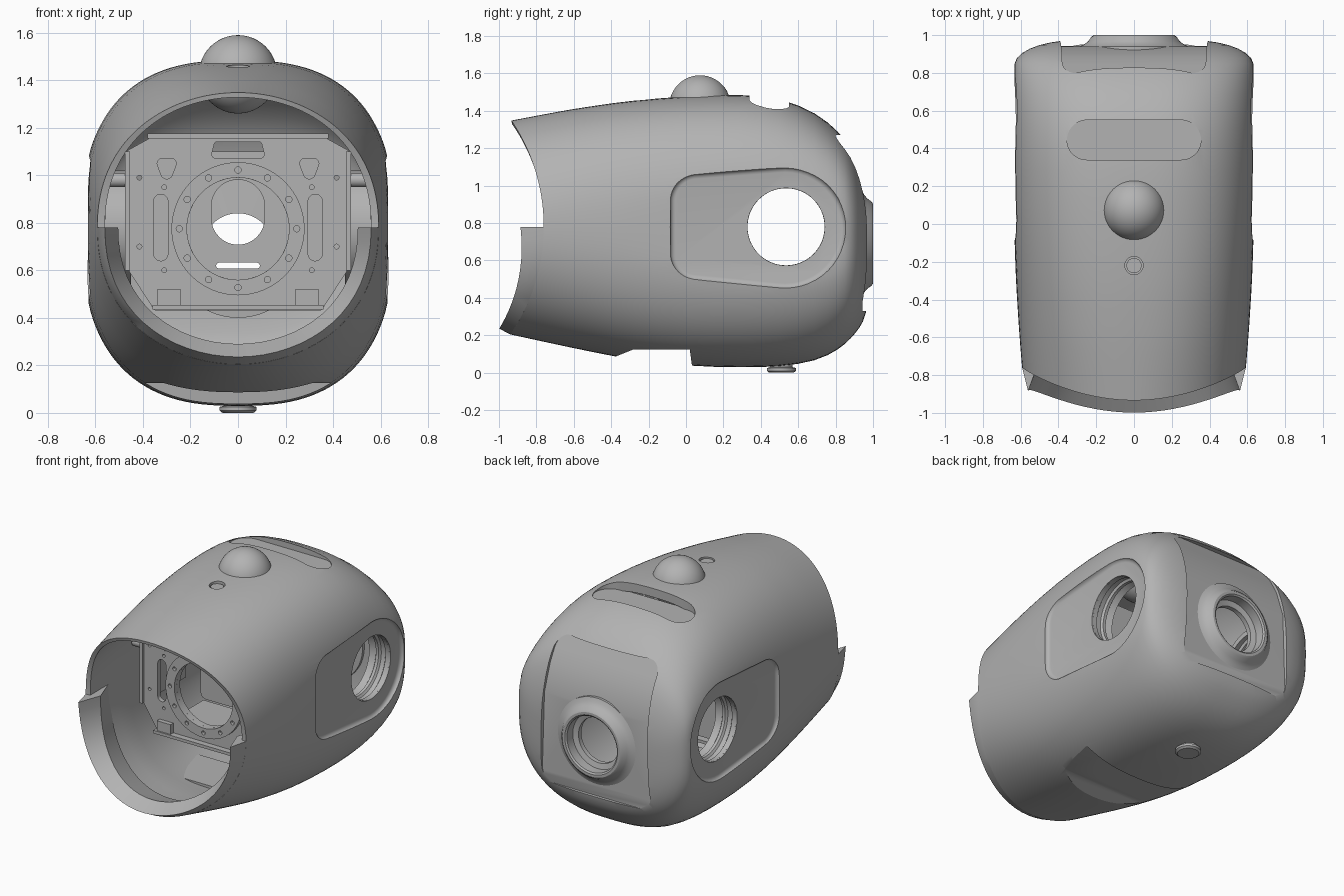
import bpy, bmesh, math
from mathutils import geometry, Vector

if "Cube" in bpy.data.objects:
    bpy.data.objects.remove(bpy.data.objects["Cube"], do_unlink=True)

grey = bpy.data.materials.new("plain grey")
grey.use_nodes = True
grey.diffuse_color = (0.45, 0.45, 0.45, 1)
grey.node_tree.nodes["Principled BSDF"].inputs["Base Color"].default_value = (0.45, 0.45, 0.45, 1)

AXES = {"x": lambda u, v, w: (w, u, v), "y": lambda u, v, w: (u, w, v), "z": lambda u, v, w: (u, v, w)}
MID = 0.78
FLAT = 0.636  # half width of the flattened flanks
FRAME = -0.34  # depth of the inner frame plate


def make(name, bm):
    bmesh.ops.recalc_face_normals(bm, faces=bm.faces[:])
    me = bpy.data.meshes.new(name)
    bm.to_mesh(me)
    bm.free()
    me.materials.append(grey)
    ob = bpy.data.objects.new(name, me)
    bpy.context.scene.collection.objects.link(ob)
    return ob


def hull(*circles):
    """Convex outline around circles given as (u, v, radius)."""
    pts = [Vector((u + r * math.cos(k * math.pi / 24), v + r * math.sin(k * math.pi / 24)))
           for u, v, r in circles for k in range(48)]
    return [pts[i] for i in geometry.convex_hull_2d(pts)]


def prism(name, axis, a, b, *outlines):
    bm = bmesh.new()
    for pts in outlines:
        lo, hi = ([bm.verts.new(AXES[axis](p[0], p[1], w)) for p in pts] for w in (a, b))
        bm.faces.new(lo)
        bm.faces.new(hi[::-1])
        for i in range(len(pts)):
            j = (i + 1) % len(pts)
            bm.faces.new((lo[i], hi[i], hi[j], lo[j]))
    return make(name, bm)


def lathe(name, axis, u, v, profile, flip=1, n=64):
    """Closed ring from (radius, height) points."""
    bm = bmesh.new()
    rings = [[bm.verts.new(AXES[axis](u + r * math.cos(k * math.tau / n), v + r * math.sin(k * math.tau / n), flip * h))
              for r, h in profile] for k in range(n)]
    m = len(profile)
    for k in range(n):
        a, b = rings[k], rings[(k + 1) % n]
        for i in range(m):
            j = (i + 1) % m
            bm.faces.new((a[i], a[j], b[j], b[i]))
    return make(name, bm)


def boolean(ob, cutter, op="DIFFERENCE"):
    m = ob.modifiers.new("cut", "BOOLEAN")
    m.operation, m.object, m.solver = op, cutter, "EXACT"
    cutter.hide_render = True


def bake(ob, cutters=()):
    """Apply all modifiers and drop the cutters."""
    bpy.context.view_layer.update()
    me = bpy.data.meshes.new_from_object(ob.evaluated_get(bpy.context.evaluated_depsgraph_get()))
    ob.modifiers.clear()
    ob.data = me
    for c in cutters:
        bpy.data.objects.remove(c, do_unlink=True)


# Shell stations: y, half width, top, bottom, centre height, roundness power
STATIONS = [(-1.05, .57, 1.32, .185, MID, 2), (-.95, .577, 1.346, .206, MID, 2), (-.6, .607, 1.412, .13, MID, 2.25),
            (-.3, .626, 1.455, .07, MID, 2.45), (0, .645, 1.48, .033, MID, 2.6), (.3, .66, 1.49, .027, MID, 2.6),
            (.5, .66, 1.472, .03, MID, 2.6), (.7, .658, 1.392, .06, MID, 2.6), (.82, .65, 1.285, .125, MID, 2.6),
            (.88, .632, 1.21, .18, .77, 2.6), (.93, .56, 1.1, .24, .74, 2.6), (.965, .45, .97, .305, .71, 2.5),
            (.98, .28, .87, .46, .69, 2.2), (.983, .13, .81, .57, .69, 2)]
SEG = 64


def section(y, k):
    """Point on the shell at depth y and angular step k."""
    i = 0
    while i < len(STATIONS) - 2 and y > STATIONS[i + 1][0]:
        i += 1
    a, b = STATIONS[i], STATIONS[i + 1]
    t = (y - a[0]) / (b[0] - a[0])
    hw, top, bot, mid, power = (a[j] + t * (b[j] - a[j]) for j in range(1, 6))
    c, s = math.cos(k * math.tau / SEG), math.sin(k * math.tau / SEG)
    x = math.copysign(abs(c) ** (2 / power), c) * hw
    z = mid + math.copysign(abs(s) ** (2 / power), s) * ((top - mid) if s > 0 else (mid - bot))
    return Vector((max(-FLAT, min(FLAT, x)), y, z))


def front_edge(k):
    """Depth of the concave mouth at angular step k."""
    y = -.85
    for _ in range(12):
        y = -1.776 + math.sqrt(1.016 ** 2 - (section(y, k).z - MID) ** 2)
    return y


# Main shell, with a wall that thins towards the mouth
bm = bmesh.new()
rows = []
for t in (0, .25, .5, .75):
    rows.append([bm.verts.new(section(front_edge(k) * (1 - t) - .3 * t, k)) for k in range(SEG)])
for st in STATIONS[3:]:
    rows.append([bm.verts.new(section(st[0], k)) for k in range(SEG)])
for a, b in zip(rows, rows[1:]):
    for k in range(SEG):
        j = (k + 1) % SEG
        bm.faces.new((a[k], a[j], b[j], b[k]))
shell = make("outer_shell", bm)
if sum(p.normal.dot(p.center - Vector((0, 0, MID))) for p in shell.data.polygons) < 0:
    shell.data.flip_normals()
group = shell.vertex_groups.new(name="wall")
for v in shell.data.vertices:
    group.add([v.index], max(0, min(1, (v.co.y + .9) / .45)), "REPLACE")
shell.modifiers.new("smooth", "SUBSURF").levels = 1
wall = shell.modifiers.new("wall", "SOLIDIFY")
wall.thickness, wall.offset = .058, -1
wall.vertex_group, wall.thickness_vertex_group = "wall", .35

# Shell openings: side pockets and ports, rear pocket and port, top slot, belly recess
side = hull((.53, .775, .325), (.06, .92, .145), (.06, .64, .145))
cutters = []
for s in (1, -1):
    pocket = prism("side_pocket_cutter", "x", s * .608, s * .8, side)
    fillet = pocket.modifiers.new("fillet", "BEVEL")
    fillet.width, fillet.segments, fillet.use_clamp_overlap = .028, 4, False
    fillet.limit_method, fillet.angle_limit = "ANGLE", math.radians(45)
    bake(pocket)
    cutters.append(pocket)
    cutters.append(prism("side_port_cutter", "x", s * .3, s * .8, hull((.535, .78, .207))))
rear = prism("rear_pocket_cutter", "y", .7, 1.1,
             hull((.29, 1.18, .09), (-.29, 1.18, .09), (.31, .42, .09), (-.31, .42, .09)))
floor = prism("rear_floor_cutter", "x", -.6, .6,
              [(.78, 1.3), (.885, 1.1), (.94, .92), (.943, .4), (.943, .28), (1.2, .28), (1.2, 1.3)])
boolean(rear, floor, "INTERSECT")
bake(rear, [floor])
cutters += [rear,
            prism("rear_port_cutter", "y", .8, 1.1, hull((0, .69, .192))),
            prism("top_slot_cutter", "z", 1.405, 1.6, hull((.25, .445, .105), (-.25, .445, .105))),
            prism("button_cutter", "z", 1.435, 1.6, hull((0, -.22, .048))),
            prism("belly_cutter", "x", -.6, .6, [(-.43, .065), (-.28, .125), (.02, .125), (.04, -.02), (-.43, -.02)]),
            prism("belly_slit_cutter", "z", -.1, .06, hull((.07, .67, .01), (-.07, .67, .01)))]
for c in cutters:
    boolean(shell, c)
bake(shell, cutters)

# Lower lip of the mouth
bm = bmesh.new()
loops = []
for k in range(SEG // 2, SEG + 1):
    p = section(front_edge(k), k)
    push = .06 + .065 * (p.z - .21) / .57
    loop = [(.998, 0), (.945, -push), (.85, .03), (.96, .22)]
    loops.append([bm.verts.new((p.x * f, p.y + d, MID + (p.z - MID) * f)) for f, d in loop])
for a, b in zip(loops, loops[1:]):
    for i in range(4):
        j = (i + 1) % 4
        bm.faces.new((a[i], a[j], b[j], b[i]))
bm.faces.new(loops[0])
bm.faces.new(loops[-1])
make("lower_lip", bm)

# Threaded side port sleeves and rear collar
for s, label in ((1, "left"), (-1, "right")):
    lathe(label + "_port_sleeve", "x", .535, .78, [(.24, .45), (.24, .585), (.206, .6), (.206, .57), (.22, .56),
          (.22, .53), (.206, .52), (.206, .5), (.22, .49), (.206, .45)], s)
lathe("rear_collar", "y", 0, .69, [(.15, .89), (.15, .92), (.185, .93), (.185, .992), (.195, 1), (.212, 1), (.225, .992),
      (.242, .968), (.265, .95), (.29, .94), (.29, .9)])

# Top dome, button and slot floor
bm = bmesh.new()
bmesh.ops.create_uvsphere(bm, u_segments=48, v_segments=24, radius=.165)
bmesh.ops.translate(bm, verts=bm.verts[:], vec=(0, .075, 1.425))
make("top_dome", bm)
prism("top_button", "z", 1.4, 1.45, hull((0, -.22, .04)))
prism("slot_floor", "z", 1.36, 1.403, hull((.2, .445, .125), (-.2, .445, .125)))

# Belly hatch and knob
prism("belly_hatch", "z", .127, .15, hull((.22, -.27, .03), (-.22, -.27, .03), (.32, 0, .03), (-.32, 0, .03)))
lathe("belly_knob", "z", 0, .51, [(.001, 0), (.065, 0), (.078, .01), (.078, .025), (.06, .03), (.06, .08), (.001, .08)])

# Inner frame: front plate with slots and bolt holes
plate = prism("frame_plate", "y", FRAME, FRAME + .03,
              hull((.45, .62, .02), (-.45, .62, .02), (.34, .45, .02), (-.34, .45, .02),
                   (.45, 1.09, .02), (-.45, 1.09, .02), (.36, 1.14, .02), (-.36, 1.14, .02)))
holes = [hull((0, .775, .215)), hull((.09, 1.09, .02), (-.09, 1.09, .02), (.09, 1.13, .01), (-.09, 1.13, .01))]
for s in (1, -1):
    holes += [hull((s * .325, .67, .03), (s * .325, .89, .03)),
              hull((s * .28, 1.05, .02), (s * .32, 1.05, .02), (s * .3, 1.01, .025))]
    holes += [hull((s * .31, z, .01)) for z in (.6, .95)] + [hull((s * .415, z, .01)) for z in (.7, .99)]
cut = prism("plate_cutter", "y", FRAME - .1, FRAME + .1, *holes)
boolean(plate, cut)
bake(plate, [cut])

# Bolt ring on the plate
ring = lathe("bolt_ring", "y", 0, .775, [(r, FRAME + d) for r, d in ((.215, -.025), (.28, -.025), (.28, .035), (.215, .035))])
cut = prism("bolt_cutter", "y", FRAME - .1, FRAME - .005,
            *[hull((.247 * math.cos(k * math.pi / 6), .775 + .247 * math.sin(k * math.pi / 6), .013)) for k in range(12)])
boolean(ring, cut)
bake(ring, [cut])

# Rear frame plate with a tall oval window
back = prism("rear_frame_plate", "y", .12, .15, hull((.32, .52, .04), (-.32, .52, .04), (.32, 1.06, .04), (-.32, 1.06, .04)))
cut = prism("window_cutter", "y", 0, .3, hull((0, .82, .112), (0, .87, .112)), hull((.08, .62, .012), (-.08, .62, .012)))
boolean(back, cut)
bake(back, [cut])


def box(name, x, y, z):
    return prism(name, "z", z[0], z[1], [(x[0], y[0]), (x[1], y[0]), (x[1], y[1]), (x[0], y[1])])


# Frame rails, shelf, side walls and pins
box("frame_shelf", (-.36, .36), (FRAME - .04, .15), (.435, .455))
box("frame_top_rail", (-.38, .38), (FRAME - .03, FRAME + .04), (1.155, 1.175))
for s, label in ((1, "left"), (-1, "right")):
    box(label + "_frame_wall", (s * .455, s * .475), (FRAME - .02, .1), (.6, 1.1))
    box(label + "_frame_foot", (s * .24, s * .34), (FRAME - .03, FRAME + .02), (.455, .52))
    prism(label + "_frame_pin", "x", s * .47, s * .54, hull((FRAME + .02, .98, .03)))

# Smooth shading with sharp edges kept
for ob in bpy.context.scene.collection.objects:
    if ob.type == "MESH":
        ob.data.shade_smooth()
        ob.data.set_sharp_from_angle(angle=math.radians(28))
